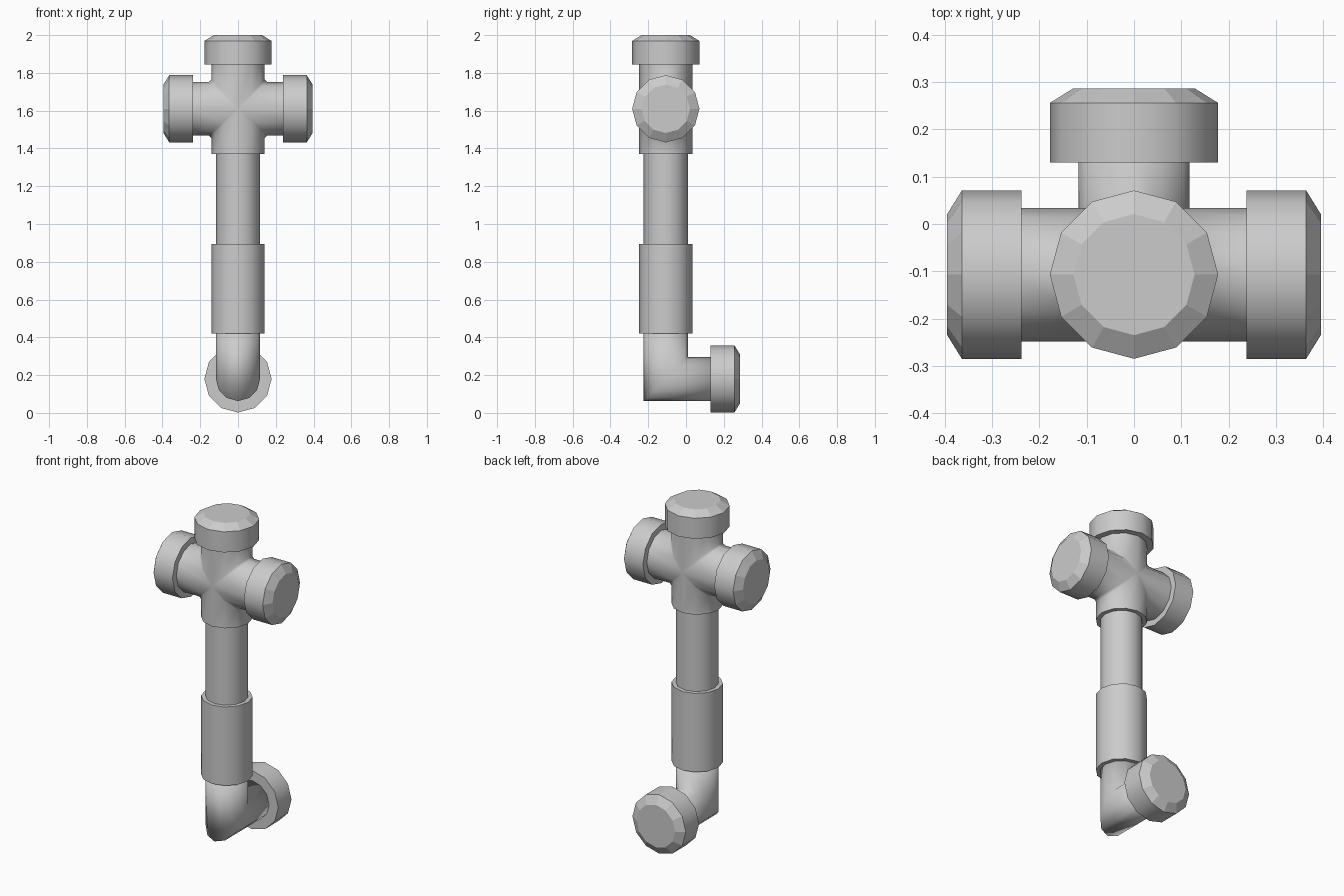
import bpy, bmesh, math
from mathutils import Vector

if "Cube" in bpy.data.objects:
    bpy.data.objects.remove(bpy.data.objects["Cube"], do_unlink=True)

SIDES = 12
AXIS_Y = -0.107      # upright pipe axis
CROSS_Z = 1.61       # centre of the four-way fitting
OUTLET_Z = 0.18      # axis of the rear outlet
PIPE_R, FITTING_R, CAP_R = 0.117, 0.141, 0.178
X, Y, Z = Vector((1, 0, 0)), Vector((0, 1, 0)), Vector((0, 0, 1))

grey = bpy.data.materials.new("pipe grey")
grey.use_nodes = True
COLOUR = (0.6, 0.6, 0.6, 1)
grey.diffuse_color = COLOUR
grey.node_tree.nodes["Principled BSDF"].inputs["Base Color"].default_value = COLOUR


def circle(radius):
    """Pairs of offsets around a polygon with corners on its axes."""
    return [(radius * math.cos(math.tau * i / SIDES), radius * math.sin(math.tau * i / SIDES))
            for i in range(SIDES)]


def bridge(bm, a, b, closed=True):
    n = len(a)
    for i in range(n if closed else n - 1):
        j = (i + 1) % n
        bm.faces.new((a[i], a[j], b[j], b[i]))


def finish(bm, name, sharp_angle=40):
    bmesh.ops.remove_doubles(bm, verts=bm.verts, dist=0.0005)
    bmesh.ops.recalc_face_normals(bm, faces=bm.faces)
    for f in bm.faces:
        f.smooth = len(f.verts) < SIDES
    mesh = bpy.data.meshes.new(name)
    bm.to_mesh(mesh)
    bm.free()
    mesh.materials.append(grey)
    mesh.set_sharp_from_angle(angle=math.radians(sharp_angle))
    obj = bpy.data.objects.new(name, mesh)
    bpy.context.collection.objects.link(obj)
    return obj


def loft(name, rings, sharp_angle=40):
    """Skin a list of point rings and close both ends."""
    bm = bmesh.new()
    loops = [[bm.verts.new(p) for p in ring] for ring in rings]
    for a, b in zip(loops, loops[1:]):
        bridge(bm, a, b)
    bm.faces.new(loops[0])
    bm.faces.new(loops[-1])
    return finish(bm, name, sharp_angle)


def turned(name, origin, direction, profile):
    """Solid of revolution from (distance, radius) pairs along a direction."""
    u = X if abs(direction.x) < 0.5 else Y
    v = direction.cross(u)
    return loft(name, [[origin + direction * d + u * c + v * s for c, s in circle(r)]
                       for d, r in profile])


def end_cap(name, origin, direction, start, end):
    """Cap with a flat-shaded chamfer around its outer face."""
    cap = turned(name, origin, direction,
                 [(start, CAP_R), (end - 0.031, CAP_R), (end, 0.128)])
    for face in cap.data.polygons:
        if abs(face.normal.dot(direction)) > 0.3:
            face.use_smooth = False


# Upright pipe and sleeve
base = Vector((0, AXIS_Y, 0))
turned("upright_pipe", base, Z, [(0.42, PIPE_R), (1.4, PIPE_R)])
turned("sleeve", base, Z, [(0.42, FITTING_R), (0.895, FITTING_R)])

# Mitred elbow leading to the rear outlet
section = circle(PIPE_R)
loft("elbow", [
    [(x, AXIS_Y + u, 0.43) for x, u in section],
    [(x, AXIS_Y + u, OUTLET_Z + u) for x, u in section],
    [(x, 0.15, OUTLET_Z + u) for x, u in section],
], sharp_angle=180)

# Four-way fitting: four mitred arms with narrow chamfers between them
centre = Vector((0, AXIS_Y, CROSS_Z))
bm = bmesh.new()
section = circle(FITTING_R)
arms = [(X, 0.25), (Z, 0.25), (-X, 0.25), (-Z, 0.24)]
CHAMFER = 1.1
for k, (d, length) in enumerate(arms):
    side = arms[(k + 1) % 4][0]
    saddle = [bm.verts.new(centre + Y * y + side * v + d * abs(v) * CHAMFER) for y, v in section]
    tip = [bm.verts.new(centre + Y * y + side * v + d * length) for y, v in section]
    bridge(bm, saddle, tip)
    bm.faces.new(tip)
    half = section[:SIDES // 2 + 1]
    strip = [[bm.verts.new(centre + Y * y + p * v + q * v * CHAMFER) for y, v in half]
             for p, q in ((side, d), (d, side))]
    bridge(bm, strip[0], strip[1], closed=False)
finish(bm, "cross_fitting", sharp_angle=60)

# End caps
end_cap("top_cap", centre, Z, 0.235, 0.39)
end_cap("left_cap", centre, X, 0.238, 0.395)
end_cap("right_cap", centre, -X, 0.238, 0.395)
end_cap("outlet_cap", Vector((0, 0, OUTLET_Z)), Y, 0.13, 0.287)
